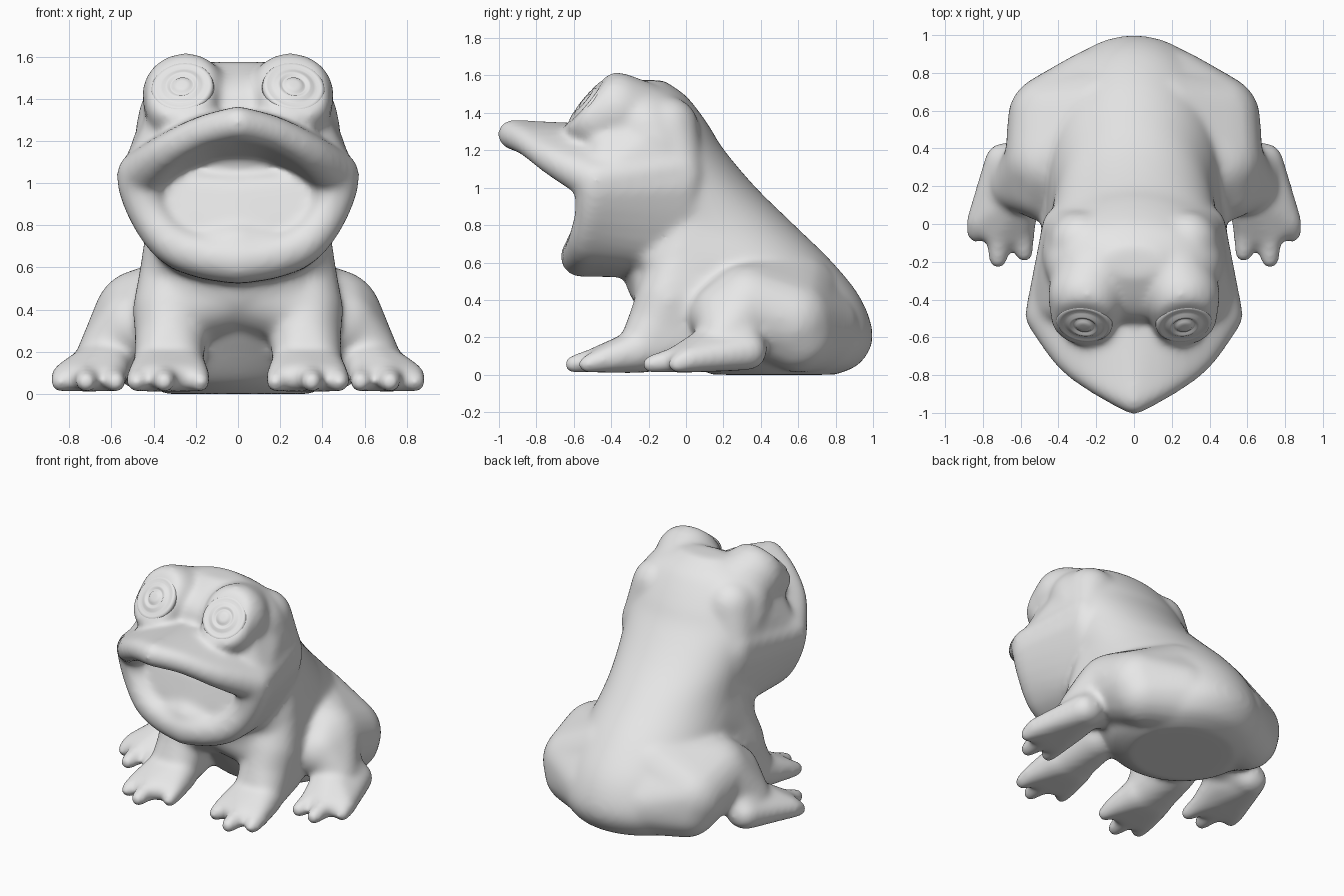
import bpy, bmesh, math
from mathutils import Vector, Matrix

cube = bpy.data.objects.get("Cube")
if cube:
    bpy.data.objects.remove(cube, do_unlink=True)

grey = bpy.data.materials.new("plain grey")
grey.use_nodes = True
COLOUR = (0.8, 0.8, 0.8, 1)
grey.diffuse_color = COLOUR
grey.node_tree.nodes["Principled BSDF"].inputs["Base Color"].default_value = COLOUR


def make_object(name, bm):
    bmesh.ops.recalc_face_normals(bm, faces=bm.faces)
    mesh = bpy.data.meshes.new(name)
    for f in bm.faces:
        f.smooth = True
    bm.to_mesh(mesh)
    bm.free()
    mesh.materials.append(grey)
    obj = bpy.data.objects.new(name, mesh)
    bpy.context.collection.objects.link(obj)
    return obj


def loft(bm, rings):
    for a, b in zip(rings, rings[1:]):
        n = len(a)
        for i in range(n):
            j = (i + 1) % n
            bm.faces.new((a[i], a[j], b[j], b[i]))
    bm.faces.new(rings[0])
    bm.faces.new(rings[-1])


def spline(rows, steps):
    """Smooth curve through rows of four numbers."""
    pts = [Vector(r) for r in rows]
    pts = [pts[0]] + pts + [pts[-1]]
    out = []
    for a, b, c, d in zip(pts, pts[1:], pts[2:], pts[3:]):
        for i in range(steps):
            t = i / steps
            out.append(b + (c - a) * t / 2 + (a * 2 - b * 5 + c * 4 - d) * t * t / 2
                       + (b * 3 - a - c * 3 + d) * t ** 3 / 2)
    return out + [pts[-1]]


# Unit sphere points reused by every rounded hull
ball = bmesh.new()
bmesh.ops.create_icosphere(ball, subdivisions=3, radius=1)
BALL = [v.co.copy() for v in ball.verts]
ball.free()

skin = bmesh.new()


def hull(*spheres, clip=None):
    """Rounded hull around spheres (x, y, z, r), made on both sides."""
    points = [Vector(s[:3]) + p * s[3] for s in spheres for p in BALL]
    if clip:
        origin, normal = clip
        points = [p - normal * max(0, (p - origin).dot(normal)) for p in points]
    for side in (1, -1):
        verts = [skin.verts.new((p.x * side, p.y, p.z)) for p in points]
        bmesh.ops.convex_hull(skin, input=verts)
        loose = [v for v in verts if v.is_valid and not v.link_faces]
        bmesh.ops.delete(skin, geom=loose, context='VERTS')


def sheet(edge, back):
    edge, back = spline(edge, 3), spline(back, 3)
    for i in range(len(edge) - 1):
        hull(edge[i], edge[i + 1], back[i], back[i + 1])


# Trunk, neck and skull: height, front, back, half width
TRUNK = [
    (0.00, .14, .80, .34), (0.06, .02, .93, .45), (0.20, -.10, 1.0, .51),
    (0.40, -.24, .94, .49), (0.60, -.33, .785, .45), (0.80, -.42, .58, .43),
    (1.00, -.45, .375, .45), (1.20, -.50, .205, .485), (1.32, -.52, .13, .475),
    (1.42, -.50, .06, .44), (1.50, -.42, -.01, .35), (1.575, -.28, -.12, .15)]
SIDES = 48
rings = []
for z, front, back, half in spline(TRUNK, 4):
    mid, depth = (front + back) / 2, (back - front) / 2
    angles = [math.tau * i / SIDES for i in range(SIDES)]
    rings.append([skin.verts.new((half * math.cos(a), mid + depth * math.sin(a), z))
                  for a in angles])
loft(skin, rings)

# Upper lip and muzzle roof, running back into the cheeks
upper_lip = [(0, -.93, 1.285, .08), (.17, -.84, 1.24, .077),
             (.34, -.705, 1.145, .085), (.46, -.48, 1.035, .118)]
roof = [(0, -.45, 1.23, .11), (.12, -.42, 1.22, .11),
        (.25, -.36, 1.18, .12), (.37, -.03, 1.10, .12)]
sheet(upper_lip, roof)
hull((.22, -.45, 1.28, .14), (.10, -.62, 1.235, .08), (.33, -.38, 1.2, .13))
hull((.37, -.02, 1.06, .12), (.29, -.40, 1.27, .145), (.28, -.1, 1.32, .17),
     (.45, -.44, 1.05, .1))

# Lower jaw, with its throat fading into the neck
lower_lip = [(0, -.565, .63, .108), (.17, -.55, .655, .105),
             (.32, -.53, .72, .10), (.43, -.50, .865, .095),
             (.46, -.48, 1.0, .115)]
throat = [(0, -.2, .65, .13), (.13, -.17, .66, .13), (.24, -.1, .71, .14),
          (.31, -.03, .86, .13), (.36, -.03, 1.02, .13)]
sheet(lower_lip, throat)

# Tongue swelling and the shallow back of the mouth
hull((0, -.535, .705, .105), (.13, -.525, .705, .09))
hull((0, -.44, .95, .09), (.37, -.42, .98, .09), (.25, -.46, .80, .1),
     (0, -.475, .78, .1))

# Eye mounds, each cut flat for the eye
EYE_NORMAL = Vector((.12, -.77, .63)).normalized()
EYE_CENTRE = Vector((.265, -.535, 1.46))
hull((.25, -.375, 1.412, .207), (.265, -.48, 1.37, .178), (.2, -.24, 1.355, .212),
     clip=(EYE_CENTRE, EYE_NORMAL))

# Shoulders, chest and front legs
SHOULDER, ELBOW = (.29, -.03, .56, .18), (.32, -.09, .40, .18)
hull(SHOULDER, ELBOW, (.27, .35, .45, .18))
hull(SHOULDER, ELBOW, (0, -.11, .50, .2))
hull(SHOULDER, (.30, 0, .82, .13), (.3, .25, .6, .15), (.25, -.18, .68, .13))
hull((0, -.15, .50, .17), (.2, -.12, .52, .17), (0, -.26, .62, .1))
hull(ELBOW, (.32, -.14, .28, .17), (.32, .02, .22, .15))
hull((.32, -.14, .28, .17), (.32, .02, .2, .15), (.29, -.24, .135, .125),
     (.37, -.24, .135, .125))


def webbed_foot(ankles, toes, knuckle_y, heel_x):
    """Flat web from ankle to knuckles, with three toes beyond it."""
    knuckles = [(heel_x + (x - heel_x) * .88, knuckle_y + (y - toes[1][1]) * .5, .08, .068)
                for x, y in toes]
    hull(*ankles, *knuckles)
    for (x, y), knuckle in zip(toes, knuckles):
        hull(knuckle, (x, y, .056, .05))


webbed_foot([(.265, -.26, .125, .115), (.39, -.26, .125, .115)],
            [(.18, -.50), (.35, -.605), (.48, -.53)], -.48, .33)

# Haunches blended into the flanks, then shins
HIP, KNEE = (.44, .56, .29, .23), (.45, .33, .36, .235)
hull(HIP, KNEE, (.15, .56, .40, .27), (.43, .60, .21, .2))
hull(HIP, (.2, .70, .24, .23), (.15, .60, .38, .24), (.43, .60, .21, .2))
hull(KNEE, (.50, .18, .31, .16), (.3, .1, .36, .15))
hull(KNEE, (.50, .20, .33, .17), (.61, .22, .22, .14))
hull((.50, .20, .33, .17), (.63, .20, .20, .13), (.67, .33, .13, .105))

# Hind feet
webbed_foot([(.69, .33, .125, .102), (.61, .16, .16, .12)],
            [(.84, -.05), (.72, -.19), (.58, -.155)], -.06, .69)

# Fuse everything into one soft skin
body = make_object("frog_body", skin)
fuse = body.modifiers.new("fuse", 'REMESH')
fuse.mode = 'VOXEL'
fuse.voxel_size = .016
fuse.use_smooth_shade = True
soften = body.modifiers.new("soften", 'SMOOTH')
soften.factor = .5
soften.iterations = 26

# Eyes: turned discs with a rim, an iris ring and a pupil (radius, height)
PROFILE = [(.15, -.03), (.147, -.008), (.138, .002), (.126, .002), (.11, -.001),
           (.094, .002), (.08, .011), (.068, .012), (.059, .004),
           (.05, .004), (.042, .013), (.02, .016), (.002, .016)]
for name, side in (("left_eye", 1), ("right_eye", -1)):
    bm = bmesh.new()
    rings = [[bm.verts.new((r * math.cos(math.tau * i / SIDES),
                            r * math.sin(math.tau * i / SIDES), h))
              for i in range(SIDES)] for r, h in PROFILE]
    loft(bm, rings)
    normal = Vector((EYE_NORMAL.x * side, EYE_NORMAL.y, EYE_NORMAL.z))
    place = Vector((EYE_CENTRE.x * side, EYE_CENTRE.y, EYE_CENTRE.z))
    turn = normal.to_track_quat('Z', 'Y').to_matrix().to_4x4()
    bmesh.ops.transform(bm, matrix=Matrix.Translation(place) @ turn, verts=bm.verts)
    make_object(name, bm)
